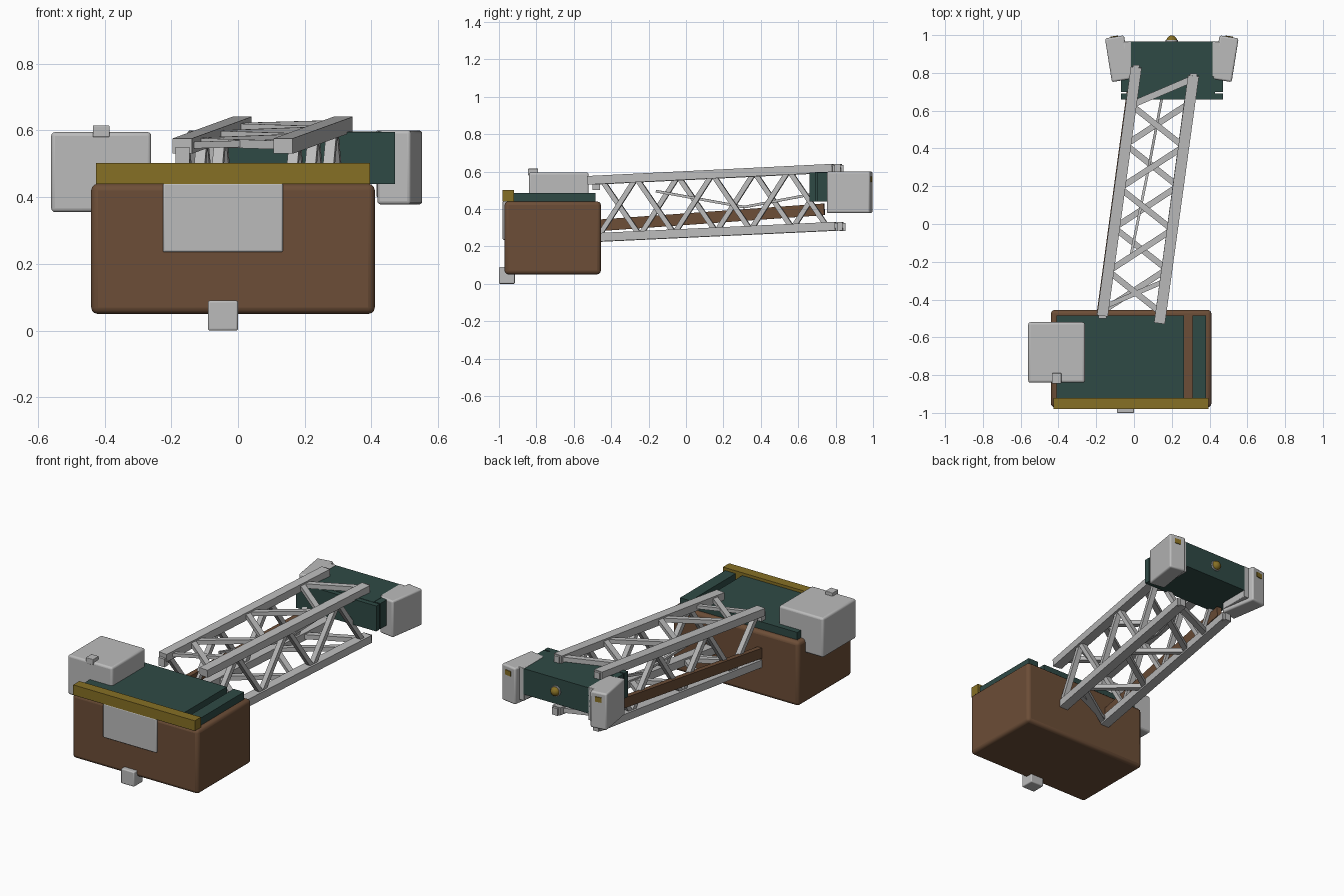
import bpy
import math
from mathutils import Vector, Matrix

cube = bpy.data.objects.get("Cube")
if cube:
    bpy.data.objects.remove(cube, do_unlink=True)


def material(name, rgb):
    m = bpy.data.materials.new(name)
    m.use_nodes = True
    color = (*rgb, 1)
    m.diffuse_color = color
    m.node_tree.nodes["Principled BSDF"].inputs["Base Color"].default_value = color
    return m


GREY = material("light grey", (0.5, 0.5, 0.5))
BROWN = material("brown", (0.15, 0.075, 0.038))
TEAL = material("dark teal", (0.028, 0.068, 0.06))
GOLD = material("dull gold", (0.24, 0.16, 0.018))


def finish(obj, name, mat, bevel=0):
    obj.name = name
    obj.data.materials.append(mat)
    if bevel:
        mod = obj.modifiers.new("Bevel", 'BEVEL')
        mod.width = bevel
        mod.segments = 3
        bpy.ops.object.shade_smooth_by_angle(angle=math.radians(35))
    return obj


def box(name, mat, xr, yr, zr, bevel=0, turn=0):
    """Box from its extents, optionally turned about its own vertical axis."""
    mid = [(a + b) / 2 for a, b in (xr, yr, zr)]
    bpy.ops.mesh.primitive_cube_add(size=1, location=mid)
    obj = bpy.context.object
    size = [b - a for a, b in (xr, yr, zr)]
    obj.data.transform(Matrix.Diagonal((*size, 1)))
    obj.rotation_euler.z = turn
    return finish(obj, name, mat, bevel)


def beam(name, mat, p, q, w, h):
    """Square bar between two points, its height kept upright."""
    p, q = Vector(p), Vector(q)
    along = (q - p).normalized()
    side = along.cross(Vector((0, 0, 1))).normalized()
    up = side.cross(along)
    bpy.ops.mesh.primitive_cube_add(size=1)
    obj = bpy.context.object
    rot = Matrix((side, along, up)).transposed().to_4x4()
    size = Matrix.Diagonal((w, (q - p).length, h, 1))
    obj.data.transform(rot @ size)
    obj.location = (p + q) / 2
    return finish(obj, name, mat)


# Main body with deck panels, front rail and foot
box("body", BROWN, (-0.44, 0.41), (-0.97, -0.455), (0.05, 0.44), 0.02)
box("deck_main", TEAL, (-0.41, 0.265), (-0.93, -0.485), (0.43, 0.485))
box("deck_side", TEAL, (0.31, 0.38), (-0.93, -0.485), (0.43, 0.485))
box("front_rail", GOLD, (-0.425, 0.395), (-0.98, -0.92), (0.44, 0.502))
box("front_panel", GREY, (-0.225, 0.135), (-0.98, -0.95), (0.235, 0.442), 0.006)
box("foot", GREY, (-0.09, 0), (-1, -0.915), (0, 0.09), 0.006)

# Side equipment box
box("side_box", GREY, (-0.56, -0.26), (-0.84, -0.52), (0.355, 0.595), 0.012)
box("side_box_knob", GREY, (-0.435, -0.385), (-0.845, -0.79), (0.58, 0.615), 0.003)

# Boom: four chords, indexed by side and level
CHORDS = {
    ("right", "upper"): ((-0.167, -0.485, 0.553), (0.012, 0.83, 0.618)),
    ("left", "upper"): ((0.135, -0.525, 0.553), (0.315, 0.785, 0.618)),
    ("right", "lower"): ((-0.167, -0.485, 0.246), (0.012, 0.84, 0.308)),
    ("left", "lower"): ((0.135, -0.525, 0.246), (0.315, 0.8, 0.308)),
}
for (side, level), (p, q) in CHORDS.items():
    beam(f"{level}_chord_{side}", GREY, p, q, 0.058, 0.046)
    end = Vector(q)
    box(f"{level}_end_fitting_{side}", GREY, (end.x - 0.018, end.x + 0.018),
        (end.y - 0.02, end.y + 0.012), (end.z - 0.026, end.z + 0.018))


def on_chord(key, y):
    p, q = map(Vector, CHORDS[key])
    return p.lerp(q, (y - p.y) / (q.y - p.y))


def lacing(name, first, second, start, step, count):
    """Zigzag struts alternating between two chords."""
    keys = (first, second)
    for i in range(count):
        a = on_chord(keys[i % 2], start + i * step)
        b = on_chord(keys[(i + 1) % 2], start + (i + 1) * step)
        beam(f"{name}_{i + 1}", GREY, a, b, 0.032, 0.026)


RU, LU = ("right", "upper"), ("left", "upper")
RL, LL = ("right", "lower"), ("left", "lower")
lacing("left_side_strut", LL, LU, -0.47, 0.204, 6)
lacing("right_side_strut", RU, RL, -0.45, 0.204, 6)
lacing("top_strut", LU, RU, -0.47, 0.22, 5)
lacing("bottom_strut", RL, LL, -0.46, 0.22, 5)
for key_a, key_b, level in ((RU, LU, "upper"), (RL, LL, "lower")):
    beam(f"{level}_far_brace", GREY, on_chord(key_a, 0.63), on_chord(key_b, 0.77), 0.035, 0.028)
    beam(f"{level}_near_brace", GREY, on_chord(key_a, -0.44), on_chord(key_b, -0.3), 0.025, 0.02)
box("chord_bracket", GREY, (-0.187, -0.145), (-0.5, -0.46), (0.5, 0.55))

# Flat duct along one side of the boom
beam("duct", BROWN, (-0.182, -0.47, 0.312), (-0.018, 0.74, 0.398), 0.03, 0.062)

# Bent rod inside the boom
bend = (0.08, 0.31, 0.41)
beam("rod_near", GREY, (-0.015, -0.16, 0.495), bend, 0.014, 0.014)
beam("rod_far", GREY, bend, (0.15, 0.68, 0.48), 0.014, 0.014)

# Instrument head
box("head", TEAL, (-0.03, 0.43), (0.69, 0.965), (0.44, 0.597))
box("head_front_plate", TEAL, (-0.07, 0.47), (0.66, 0.692), (0.44, 0.595))
box("head_wide_part", TEAL, (-0.07, 0.47), (0.7, 0.79), (0.44, 0.595))

# Angled pods with rear windows, mirrored about the head centre
CENTRE = 0.2
for sign, side in ((-1, "right"), (1, "left")):
    x = CENTRE + sign * 0.285
    turn = -sign * math.radians(9)
    box(f"pod_{side}", GREY, (x - 0.051, x + 0.051), (0.758, 0.992), (0.378, 0.6), 0.01, turn)
    ix = CENTRE + sign * 0.235
    box(f"pod_mount_{side}", GREY, (ix - 0.02, ix + 0.02), (0.78, 0.965), (0.4, 0.6), 0.004)
    wx, wy = x + sign * 0.0185, 0.991
    box(f"pod_window_{side}", GOLD, (wx - 0.02, wx + 0.02), (wy - 0.004, wy + 0.004),
        (0.543, 0.573), 0, turn)

# Rear lens with collar
bpy.ops.mesh.primitive_cylinder_add(vertices=24, radius=0.032, depth=0.012,
                                    location=(CENTRE, 0.968, 0.52),
                                    rotation=(math.pi / 2, 0, 0))
bpy.ops.object.shade_smooth_by_angle()
finish(bpy.context.object, "lens_collar", GREY)
bpy.ops.mesh.primitive_uv_sphere_add(segments=24, ring_count=12, radius=0.028,
                                     location=(CENTRE, 0.97, 0.52))
bpy.ops.object.shade_smooth()
finish(bpy.context.object, "lens", GOLD)
